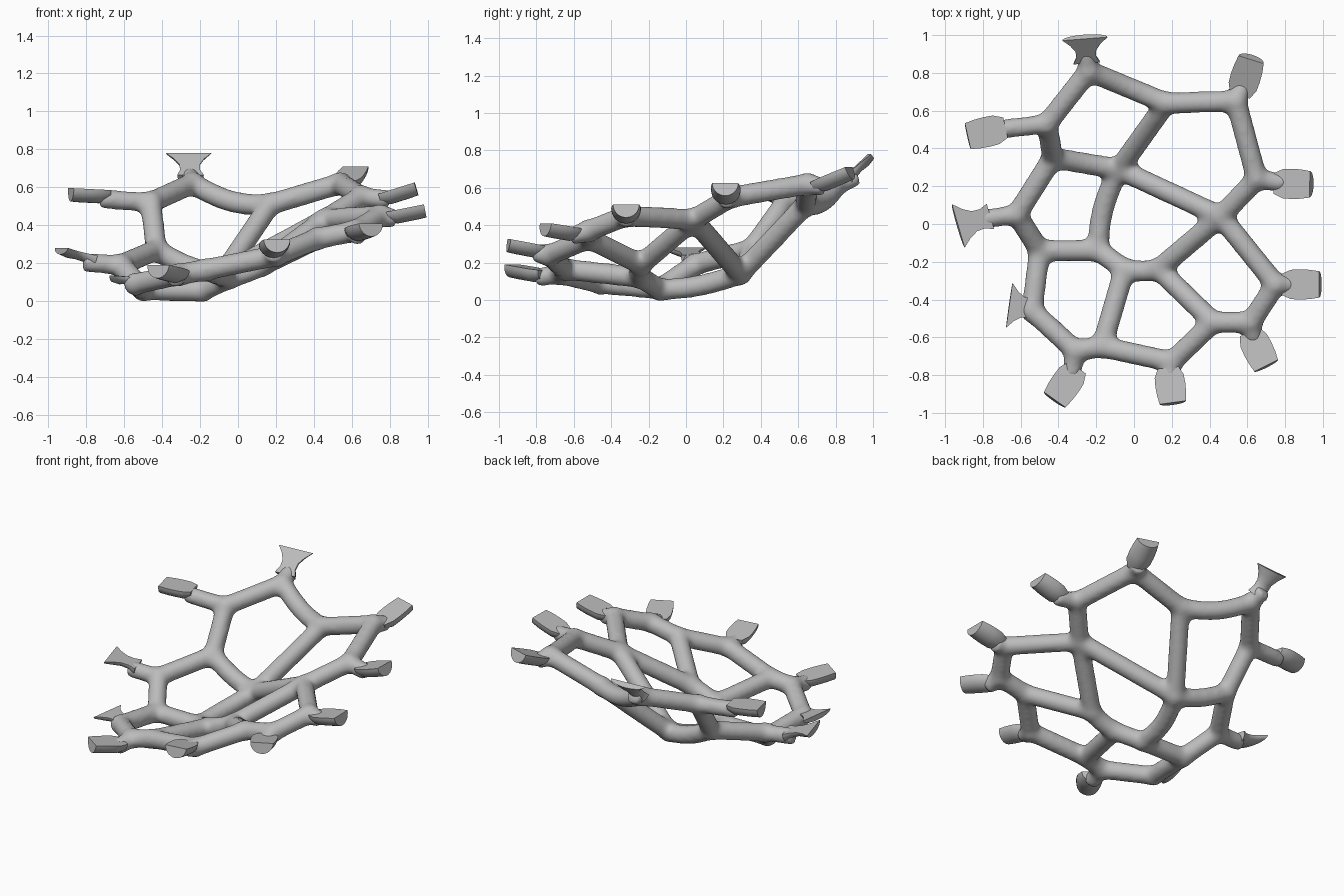
import bpy, bmesh, math
from mathutils import Vector

default_cube = bpy.data.objects.get("Cube")
if default_cube:
    bpy.data.objects.remove(default_cube, do_unlink=True)

# One grey for everything
grey = bpy.data.materials.new("plain_grey")
grey.use_nodes = True
colour = (0.5, 0.5, 0.5, 1)
grey.diffuse_color = colour
grey.node_tree.nodes["Principled BSDF"].inputs["Base Color"].default_value = colour

TUBE = 0.059      # rod radius before the fillet smoothing
JOINT = 0.066     # joint ball radius

# Joints of the net
joints = {
    "back": (-.24, .81, .62), "back_mid": (.17, .64, .51), "back_left": (.54, .65, .62),
    "left": (.65, .24, .55), "hub_left": (.46, .04, .43), "hub_back": (-.08, .29, .14),
    "right_inner": (-.43, .35, .27), "right_back": (-.46, .53, .52),
    "right": (-.62, .05, .19), "right_low": (-.5, -.14, .06), "low": (-.19, -.14, .055),
    "hub_front": (-.05, -.24, .12), "hub_mid": (.13, -.24, .19),
    "front_left": (.42, -.52, .33), "corner_left": (.62, -.52, .37),
    "side_left": (.75, -.32, .45), "front": (.2, -.73, .24),
    "front_mid": (-.17, -.65, .165), "front_right": (-.31, -.67, .14),
    "corner_right": (-.54, -.46, .09),
}
joints = {name: Vector(p) for name, p in joints.items()}

# Closed runs and single rods, as names of joints
runs = [
    "back back_mid back_left left hub_left hub_back right_inner right_back back",
    "right_inner right right_low low hub_front hub_mid hub_left side_left corner_left",
    "corner_left front_left front front_mid front_right corner_right right_low",
    "back_mid hub_back low", "hub_front front_mid", "hub_mid front_left",
]

# Rods that bow away from a straight line
bows = {
    ("back", "back_mid"): Vector((0, 0, -.04)),
    ("hub_back", "low"): Vector((-.03, 0, -.02)),
    ("hub_back", "right_inner"): Vector((0, 0, -.025)),
    ("hub_front", "hub_mid"): Vector((.01, -.01, 0)),
}

# End pads: joint, start and end of the flat face, widths along it
SCOOP = (.11, .155, .16, .155, .14)
FLARE = (.14, .105, .11, .16, .24)
pads = {
    "back_pad": ("back", (-.25, .85, .665), (-.26, .98, .78), FLARE),
    "back_left_pad": ("back_left", (.56, .68, .63), (.62, .87, .71), SCOOP),
    "left_pad": ("left", (.74, .215, .565), (.93, .21, .625), SCOOP),
    "side_left_pad": ("side_left", (.78, -.32, .47), (.98, -.32, .51), SCOOP),
    "corner_left_pad": ("corner_left", (.61, -.57, .38), (.7, -.75, .41), SCOOP),
    "front_pad": ("front", (.18, -.76, .29), (.205, -.945, .325), SCOOP),
    "front_right_pad": ("front_right", (-.3, -.76, .16), (-.42, -.93, .19), SCOOP),
    "corner_right_pad": ("corner_right", (-.52, -.45, .125), (-.66, -.43, .135), FLARE),
    "right_pad": ("right", (-.76, .04, .24), (-.93, -.01, .28), FLARE),
    "right_back_pad": ("right_back", (-.68, .51, .585), (-.88, .465, .595), SCOOP),
}


def add_rod(bm, a, b, radius=TUBE):
    """Closed cylinder from a to b."""
    axis = b - a
    matrix = axis.to_track_quat('Z', 'Y').to_matrix().to_4x4()
    matrix.translation = (a + b) / 2
    bmesh.ops.create_cone(bm, cap_ends=True, segments=20, radius1=radius,
                          radius2=radius, depth=axis.length, matrix=matrix)


def add_ball(bm, centre, radius):
    made = bmesh.ops.create_icosphere(bm, subdivisions=3, radius=radius)
    bmesh.ops.translate(bm, verts=made["verts"], vec=centre)


def add_bowed_rod(bm, a, b, bow, steps=6):
    points = []
    for i in range(steps + 1):
        t = i / steps
        points.append(a.lerp(b, t) + bow * math.sin(math.pi * t))
    for p, q in zip(points, points[1:]):
        add_rod(bm, p, q)
        add_ball(bm, q, TUBE)


def finish(bm, name):
    bmesh.ops.recalc_face_normals(bm, faces=bm.faces)
    mesh = bpy.data.meshes.new(name)
    bm.to_mesh(mesh)
    bm.free()
    mesh.materials.append(grey)
    obj = bpy.data.objects.new(name, mesh)
    bpy.context.collection.objects.link(obj)
    return obj


def pad_frame(start, end):
    """Direction along, across and out of the flat face."""
    along = (end - start).normalized()
    across = along.cross(Vector((0, 0, 1))).normalized()
    return along, across, across.cross(along)


def make_pad(name, start, end, widths, arc=14):
    """Half-round bar with a flat upper face, swept from start to end."""
    along, across, normal = pad_frame(start, end)
    bm = bmesh.new()
    rings = []
    for i, width in enumerate(widths):
        centre = start.lerp(end, i / (len(widths) - 1))
        depth = min(width * 0.5, 0.072)
        if widths is FLARE:
            depth *= 1 - 0.13 * i
        ring = []
        for k in range(arc + 1):
            angle = math.pi * k / arc
            ring.append(bm.verts.new(centre + across * math.cos(angle) * width / 2
                                     - normal * math.sin(angle) * depth))
        rings.append(ring)
    for low, high in zip(rings, rings[1:]):
        for k in range(arc + 1):
            j = (k + 1) % (arc + 1)
            bm.faces.new((low[k], low[j], high[j], high[k]))
    bm.faces.new(rings[0])
    bm.faces.new(rings[-1])
    obj = finish(bm, name)
    bpy.ops.object.select_all(action='DESELECT')
    obj.select_set(True)
    bpy.context.view_layer.objects.active = obj
    bpy.ops.object.shade_smooth_by_angle(angle=math.radians(35))


# Net of rods, with the stems that carry the pads
net = bmesh.new()
for run in runs:
    names = run.split()
    for a, b in zip(names, names[1:]):
        if (a, b) in bows:
            add_bowed_rod(net, joints[a], joints[b], bows[a, b])
        else:
            add_rod(net, joints[a], joints[b])
for point in joints.values():
    add_ball(net, point, JOINT)

for name, (joint, start, end, widths) in pads.items():
    start, end = Vector(start), Vector(end)
    along, across, normal = pad_frame(start, end)
    add_rod(net, joints[joint], start - normal * 0.048 + along * 0.05, TUBE * 0.9)
    make_pad(name, start, end, widths)

# Fuse the rods and round their meeting points
lattice = finish(net, "rod_net")
fuse = lattice.modifiers.new("fuse", 'REMESH')
fuse.mode = 'VOXEL'
fuse.voxel_size = 0.013
fuse.use_smooth_shade = True
fillet = lattice.modifiers.new("fillet", 'SMOOTH')
fillet.factor = 0.5
fillet.iterations = 30
